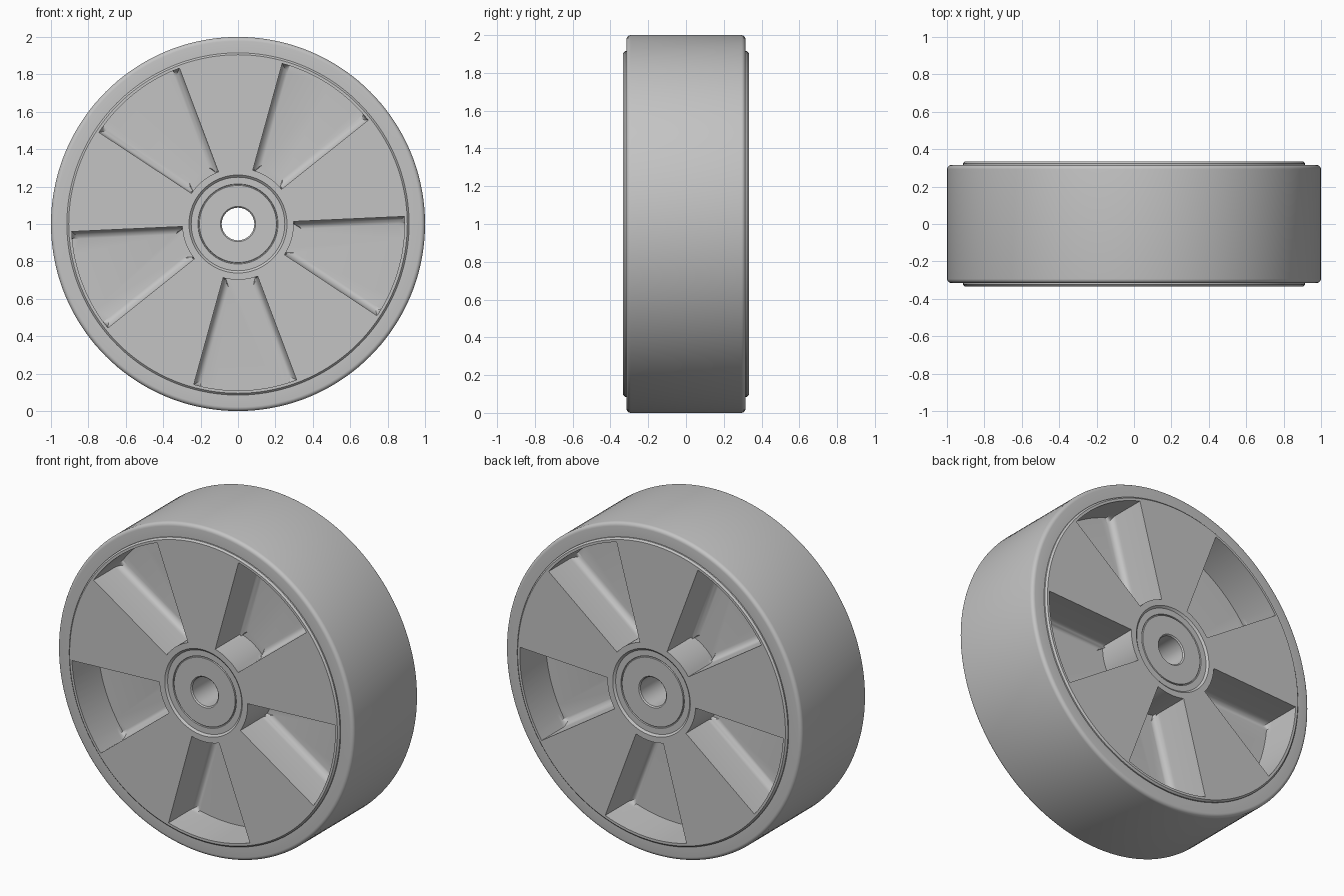
import bpy, bmesh
from math import sin, cos, pi, radians

if "Cube" in bpy.data.objects:
    bpy.data.objects.remove(bpy.data.objects["Cube"], do_unlink=True)

grey = bpy.data.materials.new("light grey")
grey.use_nodes = True
colour = (0.55, 0.55, 0.55, 1)
grey.diffuse_color = colour
grey.node_tree.nodes["Principled BSDF"].inputs["Base Color"].default_value = colour

CENTRE_Z = 1.0
SEGMENTS = 144


def make_object(name, bm):
    bmesh.ops.recalc_face_normals(bm, faces=bm.faces)
    mesh = bpy.data.meshes.new(name)
    bm.to_mesh(mesh)
    bm.free()
    mesh.materials.append(grey)
    obj = bpy.data.objects.new(name, mesh)
    obj.location.z = CENTRE_Z
    bpy.context.collection.objects.link(obj)
    return obj


def activate(obj):
    bpy.ops.object.select_all(action="DESELECT")
    obj.select_set(True)
    bpy.context.view_layer.objects.active = obj


def lathe(name, half):
    """Spin a (radius, y) half profile, mirrored across y = 0, about the axle."""
    profile = half + [(r, -y) for r, y in reversed(half)]
    bm = bmesh.new()
    rings = []
    for i in range(SEGMENTS):
        a = 2 * pi * i / SEGMENTS
        rings.append([bm.verts.new((r * cos(a), y, r * sin(a))) for r, y in profile])
    n = len(profile)
    for i in range(SEGMENTS):
        p, q = rings[i], rings[(i + 1) % SEGMENTS]
        for j in range(n):
            k = (j + 1) % n
            bm.faces.new((p[j], p[k], q[k], q[j]))
    return make_object(name, bm)


def rounded(r, y, size, steps=5):
    """Outer corner rounded with a quarter arc."""
    return [(r - size + size * sin(t * pi / 2 / steps),
             y - size + size * cos(t * pi / 2 / steps)) for t in range(steps + 1)]


# Tyre band with soft outer corners
tyre = lathe("tyre", [(0.915, 0.315)] + rounded(1.0, 0.315, 0.022))

# Wheel body with axle bore, hub recess, fine bearing groove and chamfered edge
body = lathe("wheel_body", [
    (0.087, 0.315), (0.094, 0.322), (0.206, 0.322), (0.208, 0.315),
    (0.212, 0.315), (0.214, 0.322), (0.25, 0.322), (0.262, 0.333),
    (0.905, 0.333), (0.915, 0.323)])

# Sector-shaped pocket cutters on both sides, filleted around the floor
INNER, OUTER, FLOOR, FILLET, STEPS = 0.298, 0.89, 0.085, 0.04, 14
HALF_ANGLE = radians(18)
bm = bmesh.new()
for side in (-1, 1):
    for k in range(5):
        mid = radians(56.6 + 72 * k)
        arc = [mid - HALF_ANGLE + 2 * HALF_ANGLE * i / STEPS for i in range(STEPS + 1)]
        outline = [(OUTER, a) for a in arc] + [(INNER, a) for a in reversed(arc)]
        low = [bm.verts.new((r * cos(a), side * FLOOR, r * sin(a))) for r, a in outline]
        high = [bm.verts.new((r * cos(a), side * 0.5, r * sin(a))) for r, a in outline]
        floor = bm.faces.new(low)
        bm.faces.new(high)
        n = len(low)
        for i in range(n):
            j = (i + 1) % n
            bm.faces.new((low[i], low[j], high[j], high[i]))
        bmesh.ops.bevel(bm, geom=list(floor.edges), offset=FILLET,
                        offset_type="OFFSET", segments=5, profile=0.5,
                        affect="EDGES")
cutter = make_object("pocket_cutter", bm)
cutter.hide_render = True

cut = body.modifiers.new("pockets", "BOOLEAN")
cut.operation = "DIFFERENCE"
cut.solver = "EXACT"
cut.object = cutter
activate(body)
bpy.ops.object.modifier_apply(modifier=cut.name)
bpy.data.objects.remove(cutter, do_unlink=True)

# Smooth curved walls, keep crisp rims
for obj in (tyre, body):
    activate(obj)
    bpy.ops.object.shade_smooth_by_angle(angle=radians(30))
